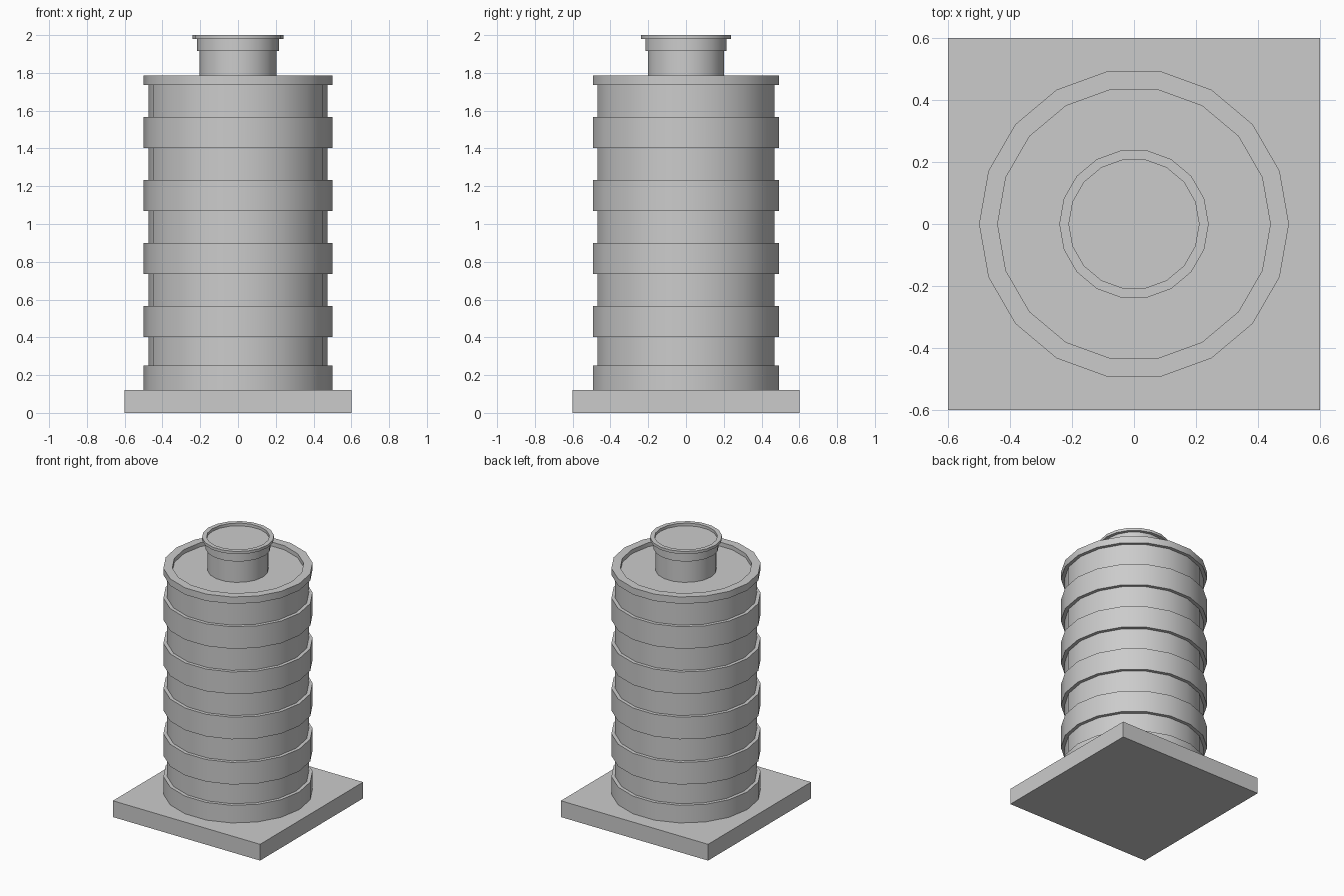
import bpy, bmesh
from math import cos, sin, tau, radians

SIDES = 18

cube = bpy.data.objects.get("Cube")
if cube:
    bpy.data.objects.remove(cube, do_unlink=True)

grey = bpy.data.materials.new("plain grey")
grey.use_nodes = True
colour = (0.6, 0.6, 0.6, 1)
grey.diffuse_color = colour
grey.node_tree.nodes["Principled BSDF"].inputs["Base Color"].default_value = colour


def add_object(name, bm):
    bmesh.ops.recalc_face_normals(bm, faces=bm.faces)
    mesh = bpy.data.meshes.new(name)
    bm.to_mesh(mesh)
    bm.free()
    mesh.materials.append(grey)
    obj = bpy.data.objects.new(name, mesh)
    bpy.context.collection.objects.link(obj)
    return obj


def lathe(name, profile):
    """Turn a (radius, height) profile around z and cap both ends."""
    bm = bmesh.new()
    rings = [[bm.verts.new((r * cos(tau * i / SIDES), r * sin(tau * i / SIDES), z))
              for i in range(SIDES)] for r, z in profile]
    for low, high in zip(rings, rings[1:]):
        for i in range(SIDES):
            j = (i + 1) % SIDES
            bm.faces.new((low[i], low[j], high[j], high[i]))
    bm.faces.new(rings[0])
    bm.faces.new(rings[-1])
    obj = add_object(name, bm)
    bpy.ops.object.select_all(action='DESELECT')
    bpy.context.view_layer.objects.active = obj
    obj.select_set(True)
    bpy.ops.object.shade_smooth_by_angle(angle=radians(30))
    return obj


# Square base slab
bm = bmesh.new()
bmesh.ops.create_cube(bm, size=1)
bmesh.ops.scale(bm, vec=(1.2, 1.2, 0.12), verts=bm.verts)
bmesh.ops.translate(bm, vec=(0, 0, 0.06), verts=bm.verts)
add_object("base_slab", bm)

# Ribbed drum: raised bands on a narrower wall, with a shallow recessed top
BAND, WALL = 0.5, 0.475
bands = [(0.12, 0.25)] + [(0.403 + k / 3, 0.566 + k / 3) for k in range(4)] + [(1.735, 1.785)]
profile = []
for bottom, top in bands:
    if profile:
        profile.append((WALL, bottom))
    profile += [(BAND, bottom), (BAND, top)]
    if top < 1.7:
        profile.append((WALL, top))
profile += [(0.44, 1.785), (0.44, 1.755)]
lathe("ribbed_drum", profile)

# Neck with collar and a flanged, recessed lid
lathe("neck_and_lid", [(0.204, 1.755), (0.204, 1.915), (0.218, 1.915), (0.218, 1.98),
                       (0.241, 1.98), (0.241, 2.0), (0.21, 2.0), (0.21, 1.98)])
